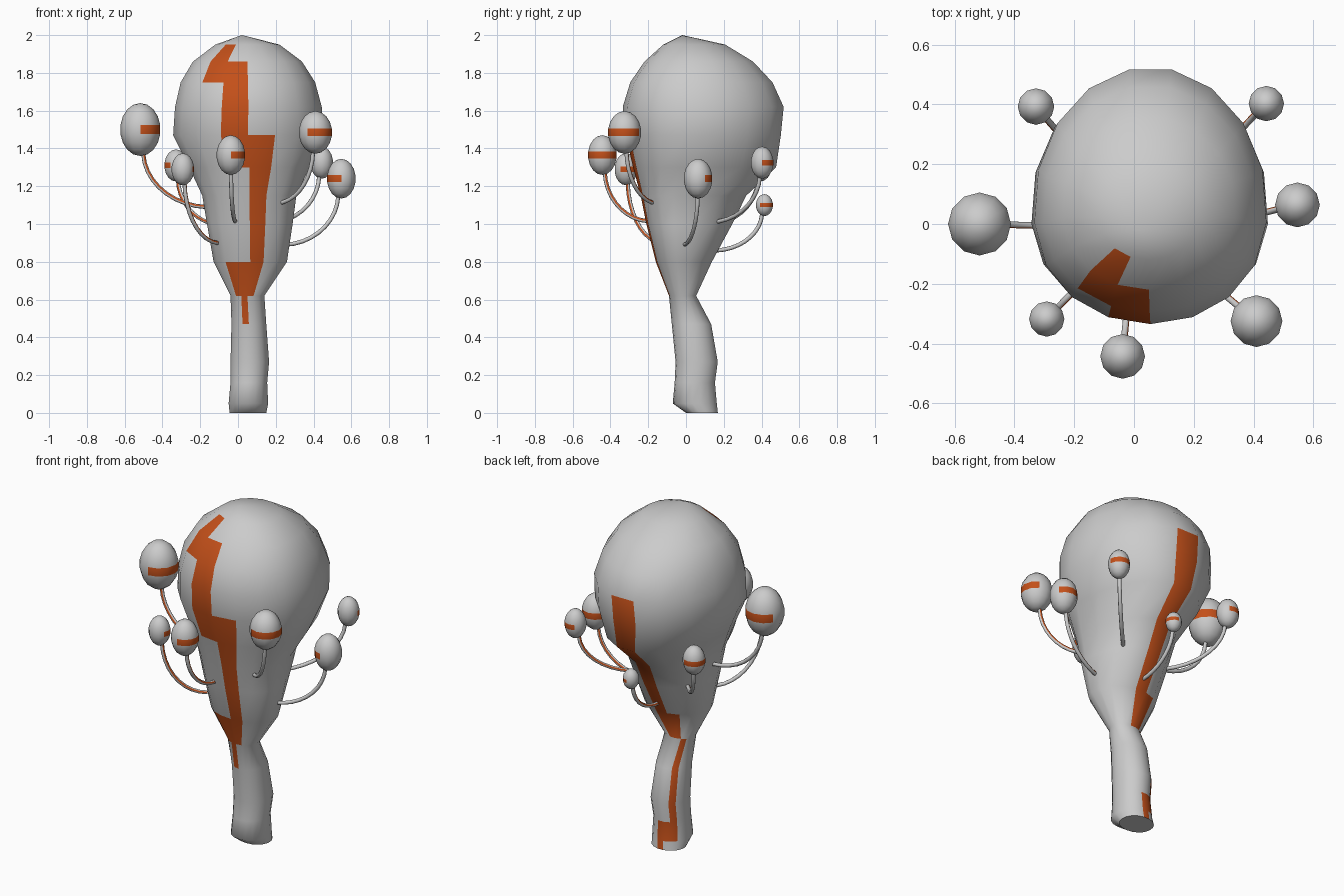
import bpy, bmesh
from math import sin, cos, pi, radians
from mathutils import Vector

if "Cube" in bpy.data.objects:
    bpy.data.objects.remove(bpy.data.objects["Cube"])

orange = bpy.data.materials.new("orange")
orange.diffuse_color = (0.55, 0.08, 0.01, 1)
orange.use_nodes = True
orange.node_tree.nodes["Principled BSDF"].inputs["Base Color"].default_value = orange.diffuse_color


def finish(name, bm):
    bmesh.ops.recalc_face_normals(bm, faces=bm.faces)
    me = bpy.data.meshes.new(name)
    bm.to_mesh(me)
    bm.free()
    me.materials.append(None)
    me.materials.append(orange)
    ob = bpy.data.objects.new(name, me)
    bpy.context.collection.objects.link(ob)
    for p in me.polygons:
        p.use_smooth = len(p.vertices) < 5
    return ob


def loft(name, rings, paint, tip=None):
    """Skin a list of point rings; paint(row, column) picks orange faces."""
    bm = bmesh.new()
    vs = [[bm.verts.new(p) for p in r] for r in rings]
    n = len(vs[0])
    for r in range(len(vs) - 1):
        for c in range(n):
            d = (c + 1) % n
            f = bm.faces.new((vs[r][c], vs[r][d], vs[r + 1][d], vs[r + 1][c]))
            f.material_index = int(paint(r, c))
    bm.faces.new(vs[0])
    if tip:
        t = bm.verts.new(tip)
        for c in range(n):
            bm.faces.new((vs[-1][c], vs[-1][(c + 1) % n], t))
    else:
        bm.faces.new(vs[-1])
    return finish(name, bm)


# Bulb and neck: z, x min, x max, y min, y max, forward shift of the widest point
SIDES = 17
sections = [
    (0.00, -.045, .15, .00, .17, 0), (0.05, -.05, .16, -.07, .165, 0),
    (0.16, -.04, .155, -.06, .155, 0), (0.27, -.04, .165, -.055, .17, 0),
    (0.47, -.035, .15, -.075, .135, 0), (0.62, -.04, .14, -.09, .055, 0),
    (0.80, -.13, .26, -.16, .14, .15), (1.00, -.165, .29, -.21, .25, .25),
    (1.15, -.19, .31, -.24, .325, .3), (1.30, -.26, .38, -.28, .485, .25),
    (1.47, -.345, .45, -.32, .51, .12), (1.62, -.335, .445, -.335, .525, .1),
    (1.75, -.305, .41, -.295, .465, .1), (1.86, -.24, .34, -.22, .36, .05),
    (1.95, -.12, .22, -.12, .21, 0)]
rings = []
for z, x0, x1, y0, y1, shift in sections:
    mid = (y0 + y1) / 2 - shift * (y1 - y0) / 2
    ring = []
    for i in range(SIDES):
        a = -pi / 2 + 2 * pi * i / SIDES
        s = sin(a)
        # fuller front, narrower back
        y = mid + (y1 - mid) * s if s > 0 else mid - (mid - y0) * abs(s) ** 0.88
        ring.append(((x0 + x1) / 2 + (x1 - x0) / 2 * cos(a), y, z))
    rings.append(ring)


# Orange streaks: front right column low, front left column high, back column
def streak(r, c):
    return (c == 0 and 5 <= r <= 9 or c == 16 and (r in (4, 5) or 9 <= r <= 12)
            or c == 15 and r in (5, 12, 13) or c == 8 and (5 <= r <= 10 or r < 2)
            or c == 9 and r in (1, 5) or c == 10 and 1 <= r <= 4)


loft("bulb_body", rings, streak, (0.02, -0.02, 2.0))


def stalk(name, root, top, radius=0.011, steps=9, sides=8):
    """Tube along a soft quarter ellipse, level at the root and upright at the top."""
    root, top = Vector(root), Vector(top)
    out = top - root
    rise, out.z = out.z, 0
    side = out.cross(Vector((0, 0, 1))).normalized()
    rings = []
    for k in range(steps + 1):
        u = k / steps
        t = pi / 2 * u
        p = root + out * (.92 * sin(t) + .08 * u)
        p.z += rise * (.92 * (1 - cos(t)) + .08 * u)
        tangent = (out * cos(t) + Vector((0, 0, rise * sin(t)))).normalized()
        up = side.cross(tangent)
        rings.append([p + radius * (side * cos(2 * pi * i / sides) + up * sin(2 * pi * i / sides))
                      for i in range(sides)])
    loft(name, rings, lambda r, c: c == 3)


def pod(name, centre, r, h, band, spread):
    """Egg with an orange band on its middle row, facing the band angle."""
    bm = bmesh.new()
    bmesh.ops.create_uvsphere(bm, u_segments=12, v_segments=9, radius=1)
    facing = Vector((cos(radians(band)), sin(radians(band)), 0))
    for f in bm.faces:
        m = f.calc_center_median()
        f.material_index = int(abs(m.z) < 0.1 and m.dot(facing) > cos(radians(spread)))
    for v in bm.verts:
        v.co = Vector((v.co.x * r, v.co.y * r, v.co.z * h)) + Vector(centre)
    finish(name, bm)


# Pods: name, centre, radius, half height, stalk root, band direction and spread
pods = [
    ("left", (-.517, .0, 1.5), .107, .14, (-.17, -.01, 1.09), 30, 110),
    ("front_right", (.41, -.325, 1.485), .088, .113, (.21, -.16, 1.11), -45, 90),
    ("front", (-.038, -.443, 1.365), .076, .105, (-.015, -.20, 1.015), 20, 105),
    ("front_left", (-.292, -.318, 1.29), .06, .085, (-.11, -.13, .9), 40, 60),
    ("back_left", (-.328, .393, 1.31), .062, .085, (-.11, .14, 1.0), 160, 90),
    ("back_right", (.443, .403, 1.325), .06, .085, (.19, .14, 1.01), 60, 60),
    ("back", (.07, .415, 1.1), .045, .058, (.07, .16, .86), 40, 60),
    ("right", (.547, .064, 1.24), .076, .105, (.25, -.01, .89), 150, 110)]
for name, c, r, h, root, band, spread in pods:
    pod(name + "_pod", c, r, h, band, spread)
    stalk(name + "_stalk", root, (c[0] * .97, c[1] * .97, c[2] - h + .01))
